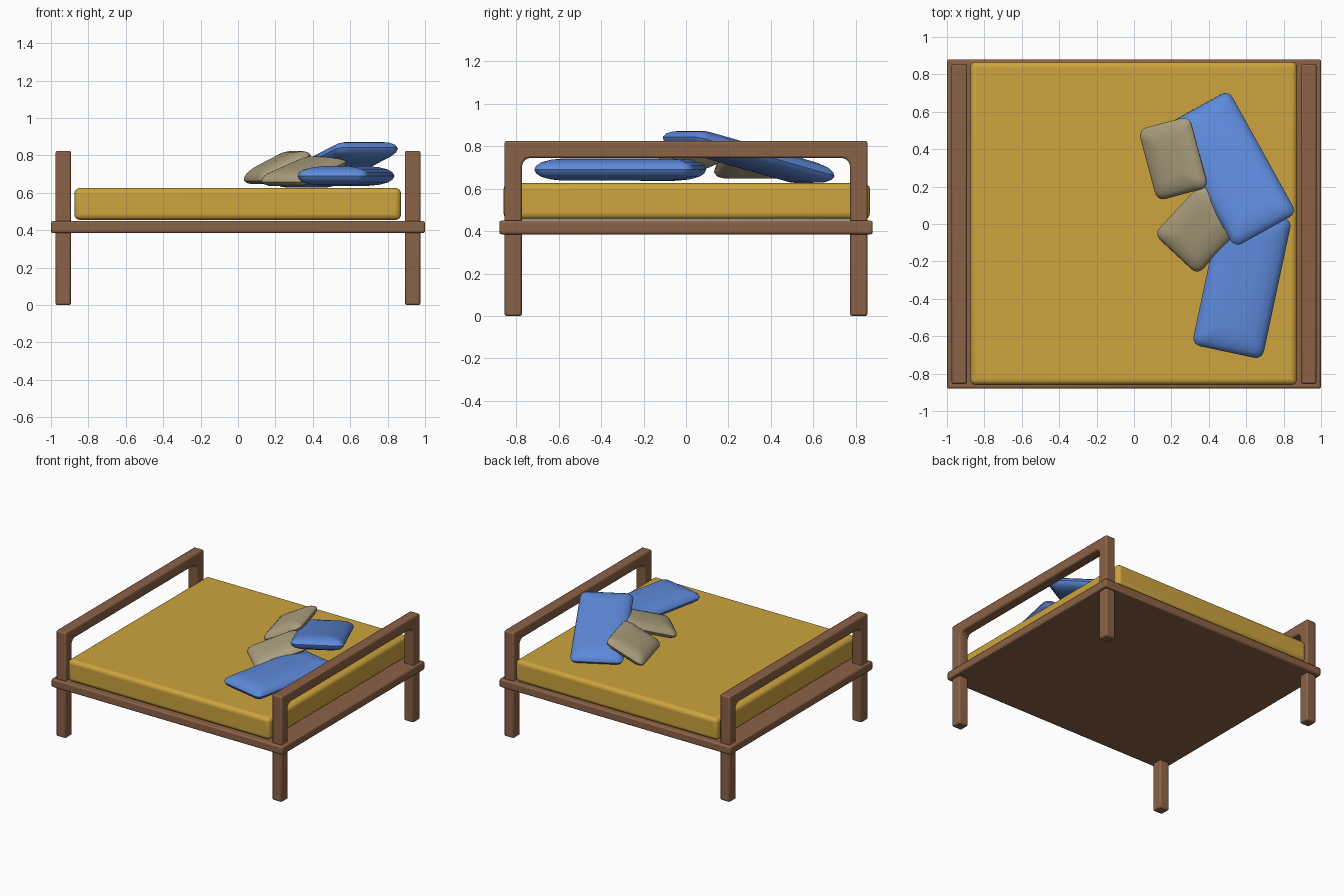
import bpy, bmesh, math

if "Cube" in bpy.data.objects:
    bpy.data.objects.remove(bpy.data.objects["Cube"])


def material(name, rgb):
    m = bpy.data.materials.new(name)
    m.diffuse_color = (*rgb, 1)
    m.use_nodes = True
    m.node_tree.nodes["Principled BSDF"].inputs["Base Color"].default_value = m.diffuse_color
    return m


WOOD = material("brown wood", (0.26, 0.122, 0.061))
MUSTARD = material("mustard fabric", (0.61, 0.37, 0.047))
BLUE = material("blue fabric", (0.11, 0.25, 0.70))
TAN = material("tan fabric", (0.40, 0.34, 0.205))


def finish(name, bm, mat, bevel=0, segments=2):
    bmesh.ops.recalc_face_normals(bm, faces=bm.faces[:])
    mesh = bpy.data.meshes.new(name)
    bm.to_mesh(mesh)
    bm.free()
    mesh.materials.append(mat)
    ob = bpy.data.objects.new(name, mesh)
    bpy.context.collection.objects.link(ob)
    bpy.ops.object.select_all(action='DESELECT')
    ob.select_set(True)
    bpy.context.view_layer.objects.active = ob
    bpy.ops.object.shade_smooth_by_angle(angle=math.radians(40))
    if bevel:
        mod = ob.modifiers.new("Bevel", 'BEVEL')
        mod.width, mod.segments = bevel, segments
        mod.limit_method = 'ANGLE'
        ob.modifiers.move(len(ob.modifiers) - 1, 0)
    return ob


def box(name, lo, hi, mat, bevel, segments):
    bm = bmesh.new()
    bmesh.ops.create_cube(bm, size=1)
    for v in bm.verts:
        v.co = [(a + b) / 2 + c * (b - a) for a, b, c in zip(lo, hi, v.co)]
    return finish(name, bm, mat, bevel, segments)


def bed_end(name, x):
    """Two posts and a top rail in one arch, with eased inner corners."""
    half = [(0.735, 0.745), (0.757, 0.738), (0.773, 0.715), (0.773, 0),
            (0.855, 0), (0.855, 0.825)]
    outline = half + [(-y, z) for y, z in reversed(half)]
    bm = bmesh.new()
    face = bm.faces.new([bm.verts.new((x - 0.041, y, z)) for y, z in outline])
    ext = bmesh.ops.extrude_face_region(bm, geom=[face])
    for v in ext["geom"]:
        if isinstance(v, bmesh.types.BMVert):
            v.co.x += 0.082
    return finish(name, bm, WOOD, 0.01, 2)


def rounded_rect(hx, hy, r, steps=5):
    pts = []
    for i, (sx, sy) in enumerate([(1, 1), (-1, 1), (-1, -1), (1, -1)]):
        for k in range(steps + 1):
            a = math.pi / 2 * (i + k / steps)
            pts.append((sx * (hx - r) + r * math.cos(a), sy * (hy - r) + r * math.sin(a)))
    return pts


def pillow(name, length, width, thick, loc, yaw, pitch, mat):
    """Stacked rounded rectangles; local x rises by the pitch angle."""
    top = [(0.008, 0.35), (0.03, 0.66), (0.07, 0.89), (0.12, 1.0)]
    profile = [(i, -h) for i, h in reversed(top)] + [(0, 0)] + top
    scale = min(length, width) / 0.38
    bm = bmesh.new()
    rings = []
    for inset, h in profile:
        d = inset * scale
        pts = rounded_rect(length / 2 - d, width / 2 - d, 0.045 - 0.25 * inset)
        rings.append([bm.verts.new((x, y, h * thick / 2)) for x, y in pts])
    n = len(rings[0])
    for a, b in zip(rings, rings[1:]):
        for i in range(n):
            j = (i + 1) % n
            bm.faces.new((a[i], a[j], b[j], b[i]))
    bm.faces.new(rings[0])
    bm.faces.new(rings[-1])
    ob = finish(name, bm, mat)
    ob.location = loc
    ob.rotation_euler = (0, -math.radians(pitch), math.radians(yaw))
    return ob


# bed frame
box("bed_base", (-1, -0.88, 0.385), (1, 0.88, 0.449), WOOD, 0.01, 2)
bed_end("headboard_frame", 0.934)
bed_end("footboard_frame", -0.934)

# mattress
box("mattress", (-0.875, -0.86, 0.455), (0.872, 0.867, 0.626), MUSTARD, 0.03, 4)

# loose pillows
pillow("large_pillow_flat", 0.765, 0.385, 0.105, (0.577, -0.31, 0.69), 78, 0, BLUE)
pillow("large_pillow_leaning", 0.775, 0.38, 0.105, (0.522, 0.295, 0.75), -61, 14, BLUE)
pillow("small_pillow_upper", 0.315, 0.395, 0.095, (0.21, 0.35, 0.735), 15, 27, TAN)
pillow("small_pillow_lower", 0.395, 0.32, 0.09, (0.352, -0.025, 0.715), 47, 17, TAN)
